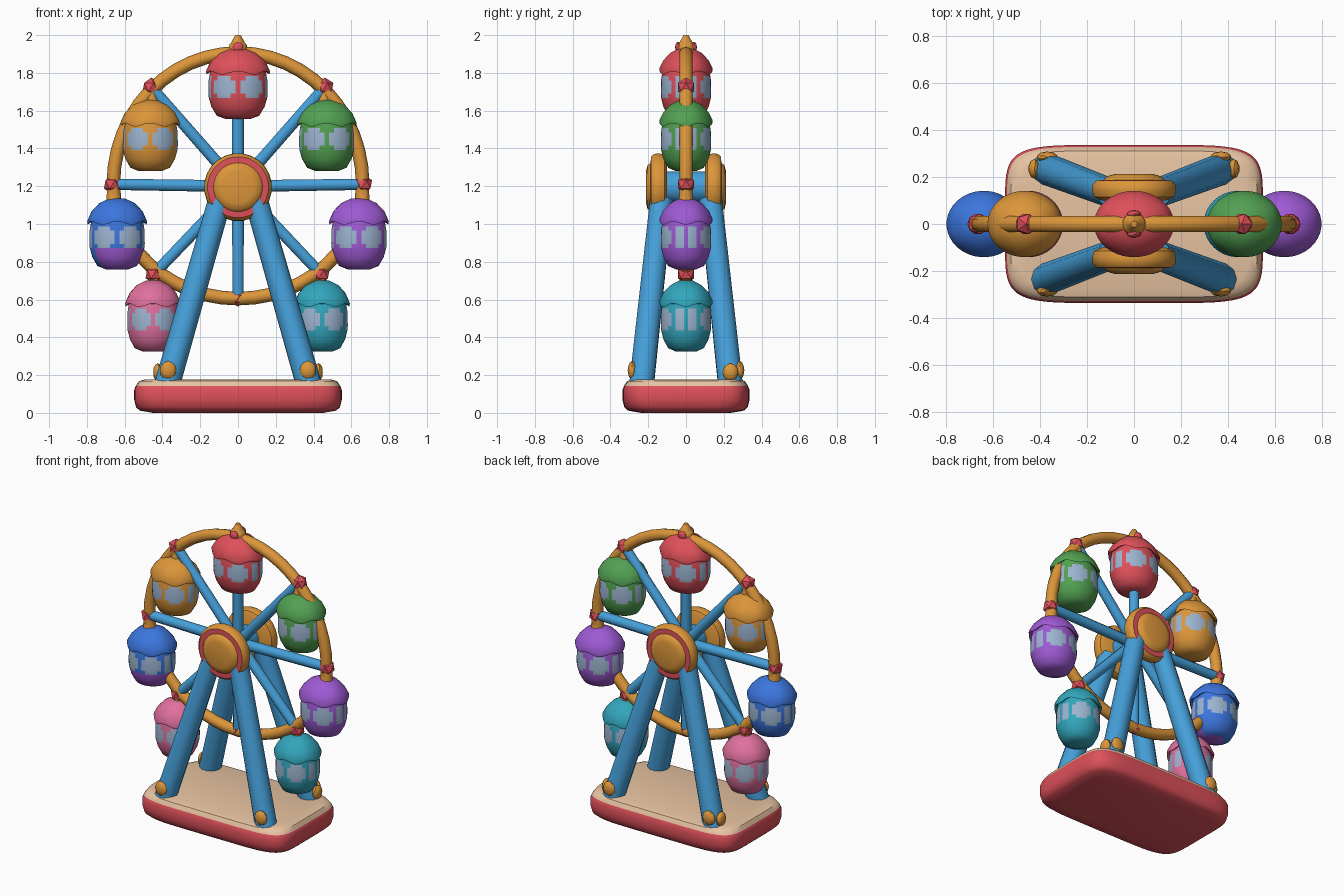
import bpy, bmesh, math
from mathutils import Vector, Matrix

if "Cube" in bpy.data.objects:
    bpy.data.objects.remove(bpy.data.objects["Cube"])


def material(name, r, g, b):
    m = bpy.data.materials.new(name)
    m.diffuse_color = [(c / 255 / 12.92 if c < 11 else ((c / 255 + 0.055) / 1.055) ** 2.4)
                       for c in (r, g, b)] + [1.0]
    m.use_nodes = True
    m.node_tree.nodes["Principled BSDF"].inputs["Base Color"].default_value = m.diffuse_color
    return m


ORANGE = material("orange", 220, 150, 58)
RED = material("red", 222, 80, 90)
SKY = material("sky_blue", 70, 160, 218)
TAN = material("tan", 234, 198, 164)
ROYAL = material("royal_blue", 60, 118, 222)
PURPLE = material("purple", 158, 90, 212)
PINK = material("pink", 224, 112, 158)
TEAL = material("teal", 50, 166, 188)
GREEN = material("green", 82, 160, 82)
GLASS = material("window_grey", 156, 180, 208)


def finish(name, bm, mats, matrix=None, angle=40):
    bmesh.ops.recalc_face_normals(bm, faces=bm.faces)
    if matrix:
        bm.transform(matrix)
    me = bpy.data.meshes.new(name)
    bm.to_mesh(me)
    bm.free()
    for m in mats:
        me.materials.append(m)
    ob = bpy.data.objects.new(name, me)
    bpy.context.collection.objects.link(ob)
    bpy.ops.object.select_all(action='DESELECT')
    ob.select_set(True)
    bpy.context.view_layer.objects.active = ob
    bpy.ops.object.shade_smooth_by_angle(angle=math.radians(angle))
    return ob


def loft(name, rings, n, mats, rule=None, matrix=None, power=2, waves=6, angle=40):
    """Stack of (rx, ry, z, wave) rings; columns are centred on the front (-y)."""
    bm = bmesh.new()
    rows = []
    for rx, ry, z, wave in rings:
        row = []
        for j in range(n):
            a = (j - 0.5) * 2 * math.pi / n
            s, c = math.sin(a), -math.cos(a)
            x = rx * math.copysign(abs(s) ** (2 / power), s)
            y = ry * math.copysign(abs(c) ** (2 / power), c)
            row.append(bm.verts.new((x, y, z + wave * math.cos(waves * a))))
        rows.append(row)
    for i in range(len(rows) - 1):
        for j in range(n):
            k = (j + 1) % n
            f = bm.faces.new((rows[i][j], rows[i][k], rows[i + 1][k], rows[i + 1][j]))
            f.material_index = rule(i, j) if rule else 0
    for i, row in ((0, rows[0]), (len(rows) - 2, rows[-1])):
        f = bm.faces.new(row)
        f.material_index = rule(i, 0) if rule else 0
    return finish(name, bm, mats, matrix, angle)


def rod(name, p, q, r0, r1, mat, n=10):
    p, q = Vector(p), Vector(q)
    d = q - p
    m = Matrix.Translation(p) @ d.to_track_quat('Z', 'Y').to_matrix().to_4x4()
    return loft(name, [(r0, r0, 0, 0), (r1, r1, d.length, 0)], n, [mat], matrix=m, angle=50)


def ball(name, p, size, mat, subdiv=2):
    bm = bmesh.new()
    bmesh.ops.create_icosphere(bm, subdivisions=subdiv, radius=1)
    m = Matrix.Translation(p) @ Matrix.Diagonal((*size, 1))
    return finish(name, bm, [mat], m, 30)


# Base: rounded barrel-shaped slab, tan on top
base = [(0.10, 0.0), (0.03, 0.012), (0.01, 0.03), (0, 0.07), (0, 0.12),
        (0.008, 0.142), (0.025, 0.168), (0.06, 0.178)]
loft("base", [(0.55 - d, 0.337 - d, z, 0) for d, z in base], 64, [RED, TAN],
     lambda i, j: int(i >= 5), power=6)

# Support legs with foot bolts
for sx in (-1, 1):
    for sy in (-1, 1):
        rod("support_leg", (sx * 0.375, sy * 0.235, 0.15), (sx * 0.095, sy * 0.13, 1.13),
            0.068, 0.062, SKY)
        ball("foot_bolt", (sx * 0.37, sy * 0.285, 0.225), (0.045, 0.024, 0.05), ORANGE)
        if sy > 0:
            ball("side_bolt", (sx * 0.425, sy * 0.235, 0.215), (0.025, 0.042, 0.048), ORANGE)

# Hub discs: orange rim, red band, raised orange cap
hub = [(0.14, 0.10), (0.172, 0.115), (0.18, 0.14), (0.178, 0.168), (0.162, 0.186),
       (0.13, 0.187), (0.118, 0.203), (0.085, 0.212)]
for s in (-1, 1):
    loft("hub_disc", [(r, r, d, 0) for r, d in hub], 24, [ORANGE, RED],
         lambda i, j: int(i == 4),
         Matrix.Translation((0, 0, 1.195)) @ Matrix.Rotation(s * -math.pi / 2, 4, 'X'))
rod("axle", (0, -0.12, 1.195), (0, 0.12, 1.195), 0.085, 0.085, SKY, 16)

# Rim: slightly egg-shaped ring
bm = bmesh.new()
N, M, TUBE = 48, 10, 0.036
rim = []
for i in range(N):
    a = i * 2 * math.pi / N
    c, s = math.cos(a), math.sin(a)
    centre = Vector((0.66 * c, 0, 1.21 + (0.695 if s > 0 else 0.605) * s))
    rim.append([bm.verts.new(centre + TUBE * (Vector((c, 0, s)) * math.cos(b)
                + Vector((0, 1, 0)) * math.sin(b)))
                for b in (k * 2 * math.pi / M for k in range(M))])
for i in range(N):
    for k in range(M):
        p, q, l = rim[i], rim[(i + 1) % N], (k + 1) % M
        bm.faces.new((p[k], q[k], q[l], p[l]))
finish("rim", bm, [ORANGE], angle=60)

# Spokes and the red joints on the rim
joints = [(0.665, 1.21), (0.46, 1.725), (0, 1.91), (-0.46, 1.725),
          (-0.665, 1.21), (-0.445, 0.735), (0, 0.605), (0.44, 0.735)]
for x, z in joints:
    rod("spoke", (0, 0, 1.2), (x, 0, z), 0.034, 0.032, SKY, 8)
    if z < 1.9:
        r = 0.05 if x else 0.042
        ball("rim_joint", (x, 0, z), (r, r, r), RED, 1)

# Top finial
ball("finial_joint", (0, 0, 1.925), (0.052, 0.05, 0.052), ORANGE)
rod("finial_tip", (0, 0, 1.945), (0, 0, 2.0), 0.045, 0.014, ORANGE)
for s in (-1, 1):
    ball("finial_bolt", (0, s * 0.042, 1.935), (0.03, 0.016, 0.03), RED)

# Cabins: round body with two wide and two narrow panes per side, scalloped roof
BODY = [(0.06, 0), (0.105, 0.018), (0.132, 0.065), (0.145, 0.112), (0.147, 0.135),
        (0.146, 0.205), (0.142, 0.228), (0.136, 0.268)]
ROOF = [(0.128, 0.262, 0.008), (0.157, 0.245, 0.009), (0.159, 0.262, 0.008),
        (0.135, 0.31, 0.002), (0.095, 0.35, 0), (0.04, 0.376, 0)]


def is_window(row, col):
    q = col % 36
    q = min(q, 36 - q)          # steps of 10 degrees away from the front
    q = min(q, 18 - q)          # same on the back
    if row not in (3, 4, 5) or q in (0, 6, 9):
        return False
    return row == 4 or q not in (1, 5)


def cabin(name, x, z, colour, lower=None, scale=1.0):
    def rule(i, j):
        if is_window(i, j):
            return 1
        # contrasting lower front panel on the two-tone cabin
        return 2 if lower and i <= 2 and (j <= 9 or j >= 31) else 0
    m = Matrix.Translation((x, 0, z)) @ Matrix.Diagonal((scale, 1, 1, 1))
    loft(name + "_cabin", [(r, r * 0.91, h, 0) for r, h in BODY], 36,
         [colour, GLASS, lower or colour], rule, m)
    loft(name + "_roof", [(r, r * 0.89, h, w) for r, h, w in ROOF], 36, [colour], None, m)


for name, x, z, colour, lower, scale in (
        ("red", 0, 1.555, RED, None, 1.07), ("orange", -0.465, 1.28, ORANGE, None, 1),
        ("green", 0.47, 1.28, GREEN, None, 1), ("blue", -0.64, 0.76, ROYAL, PURPLE, 1),
        ("purple", 0.64, 0.76, PURPLE, None, 1), ("pink", -0.45, 0.325, PINK, None, 0.93),
        ("teal", 0.445, 0.325, TEAL, None, 0.93)):
    cabin(name, x, z, colour, lower, scale)

# Hangers between joints and cabin roofs
for x, z in joints:
    if x:
        drop = 0.1 if z > 1.5 else 0.085
        rod("hanger", (x * 0.99, 0, z - drop), (x, 0, z - 0.015), 0.042, 0.03, ORANGE, 8)
rod("hanger", (0, 0, 1.89), (0, 0, 1.93), 0.045, 0.045, ORANGE, 8)
